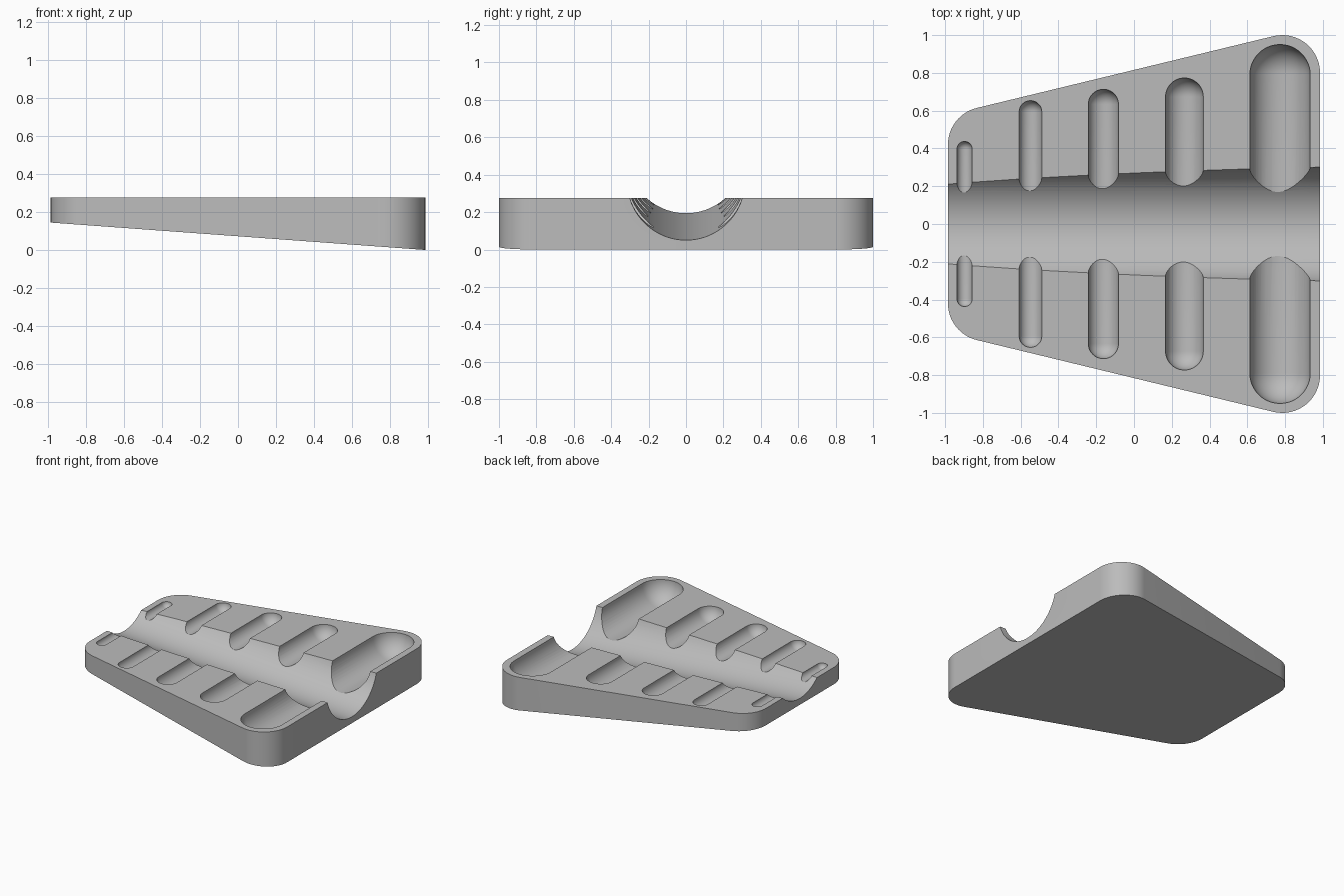
import bpy, bmesh
from math import pi, sin, cos, atan2, hypot
from mathutils import Matrix, Vector

if "Cube" in bpy.data.objects:
    bpy.data.objects.remove(bpy.data.objects["Cube"])

TOP = 0.276          # height of the flat upper face
HALF = 0.985         # half length along x
RISE = 0.144         # underside height at the thin end
CORNER = 0.2         # radius of the rounded corners

grey = bpy.data.materials.new("Plain grey")
grey.use_nodes = True
colour = (0.5, 0.5, 0.5, 1)
grey.diffuse_color = colour
grey.node_tree.nodes["Principled BSDF"].inputs["Base Color"].default_value = colour


def finish(bm, name):
    bmesh.ops.recalc_face_normals(bm, faces=bm.faces)
    mesh = bpy.data.meshes.new(name)
    bm.to_mesh(mesh)
    bm.free()
    obj = bpy.data.objects.new(name, mesh)
    bpy.context.collection.objects.link(obj)
    mesh.materials.append(grey)
    return obj


def underside(x):
    return RISE * (HALF - x) / (2 * HALF)


def make_block():
    # Tapered outline: an arc at each corner, counter-clockwise
    wide, thin, cx = 1 - CORNER, 0.42, HALF - CORNER
    tilt = pi / 2 + atan2(wide - thin, 2 * cx)
    corners = [(cx, -wide, -tilt, 0), (cx, wide, 0, tilt),
               (-cx, thin, tilt, pi), (-cx, -thin, pi, 2 * pi - tilt)]
    steps = 16
    outline = []
    for x, y, a0, a1 in corners:
        for i in range(steps + 1):
            a = a0 + (a1 - a0) * i / steps
            outline.append((x + CORNER * cos(a), y + CORNER * sin(a)))
    bm = bmesh.new()
    low = [bm.verts.new((x, y, underside(x))) for x, y in outline]
    high = [bm.verts.new((x, y, TOP)) for x, y in outline]
    bm.faces.new(low[::-1])
    bm.faces.new(high)
    n = len(outline)
    for i in range(n):
        j = (i + 1) % n
        bm.faces.new((low[i], low[j], high[j], high[i]))
    return finish(bm, "wedge_block")


def make_groove():
    # Long cylinder running parallel to the sloping underside
    radius, floor = 0.314, 0.055
    bm = bmesh.new()
    slope = atan2(RISE, 2 * HALF)
    middle = Vector((0, 0, floor + radius + RISE / 2 - 0.004))
    place = Matrix.Translation(middle) @ Matrix.Rotation(pi / 2 + slope, 4, "Y")
    bmesh.ops.create_cone(bm, cap_ends=True, segments=96, radius1=radius,
                          radius2=radius, depth=3, matrix=place)
    return finish(bm, "groove_cutter")


def make_slot(x, radius, reach):
    # Capsule lying across the block, with round ends
    bm = bmesh.new()
    steps = 12
    arc = [(radius * cos(a), reach - radius + radius * sin(a))
           for a in (pi / 2 * i / steps for i in range(steps + 1))]
    profile = [(r, -y) for r, y in reversed(arc)] + arc
    verts = [bm.verts.new((x + r, y, TOP)) for r, y in profile]
    edges = [bm.edges.new(pair) for pair in zip(verts, verts[1:])]
    bmesh.ops.spin(bm, geom=verts + edges, cent=(x, 0, TOP), axis=(0, 1, 0),
                   angle=2 * pi, steps=48)
    bmesh.ops.remove_doubles(bm, verts=bm.verts, dist=0.0001)
    return finish(bm, "slot_cutter")


block = make_block()
cutters = [make_groove()]
for x, radius, reach in [(-0.897, 0.04, 0.437), (-0.548, 0.06, 0.653),
                         (-0.162, 0.08, 0.713), (0.267, 0.1, 0.773),
                         (0.773, 0.16, 0.95)]:
    cutters.append(make_slot(x, radius, reach))

# Carve the block, then discard the cutters
bpy.context.view_layer.objects.active = block
block.select_set(True)
for cutter in cutters:
    cutter.hide_render = True
    cut = block.modifiers.new("cut", "BOOLEAN")
    cut.operation = "DIFFERENCE"
    cut.solver = "EXACT"
    cut.object = cutter
    bpy.ops.object.modifier_apply(modifier=cut.name)
    bpy.data.objects.remove(cutter)
bpy.ops.object.shade_smooth_by_angle(angle=pi / 6)
